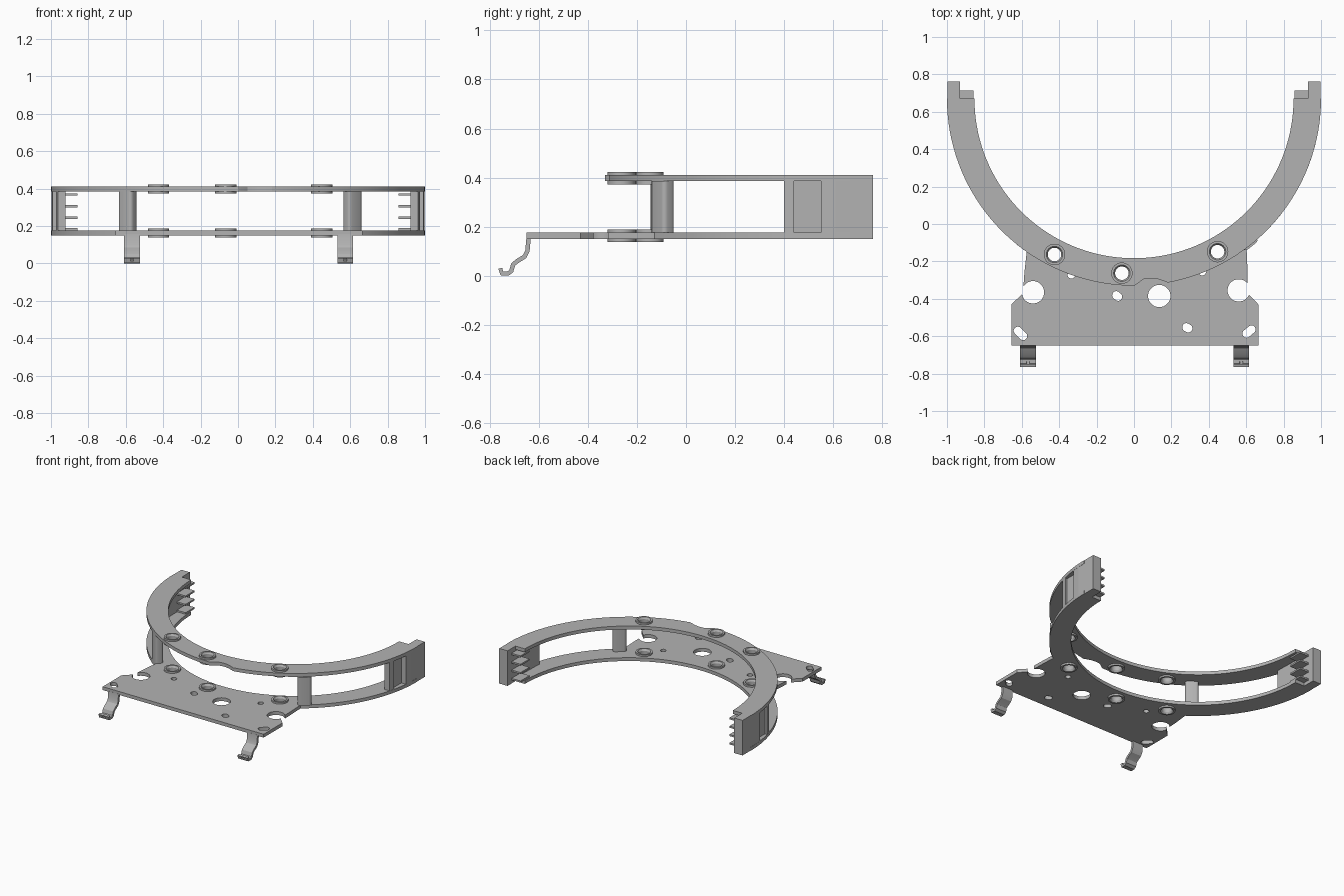
import bpy, bmesh
from math import cos, sin, radians, atan2, pi
from mathutils import Matrix, Vector

cube = bpy.data.objects.get("Cube")
if cube:
    bpy.data.objects.remove(cube, do_unlink=True)

grey = bpy.data.materials.new("plain grey")
grey.use_nodes = True
colour = (0.45, 0.45, 0.45, 1)
grey.diffuse_color = colour
grey.node_tree.nodes["Principled BSDF"].inputs["Base Color"].default_value = colour

RING_Y, R_OUT, R_IN = 0.67, 1.0, 0.853
LOW, HIGH, THICK = 0.15, 0.385, 0.025


def finish(bm, name):
    bmesh.ops.recalc_face_normals(bm, faces=bm.faces)
    mesh = bpy.data.meshes.new(name)
    bm.to_mesh(mesh)
    bm.free()
    obj = bpy.data.objects.new(name, mesh)
    bpy.context.collection.objects.link(obj)
    mesh.materials.append(grey)
    return obj


def smooth(obj):
    bpy.ops.object.select_all(action='DESELECT')
    obj.select_set(True)
    bpy.context.view_layer.objects.active = obj
    bpy.ops.object.shade_smooth_by_angle(angle=radians(30))


def prism(name, points, z0, z1):
    bm = bmesh.new()
    face = bm.faces.new([bm.verts.new((x, y, z0)) for x, y in points])
    ext = bmesh.ops.extrude_face_region(bm, geom=[face])
    top = [v for v in ext["geom"] if isinstance(v, bmesh.types.BMVert)]
    bmesh.ops.translate(bm, verts=top, vec=(0, 0, z1 - z0))
    return finish(bm, name)


def arc(radius, a0, a1, steps):
    angles = [radians(a0 + (a1 - a0) * i / steps) for i in range(steps + 1)]
    return [(radius * cos(a), RING_Y + radius * sin(a)) for a in angles]


def slot(x, y, r, length=0.0, turn=0.0, n=24):
    """Outline of a round hole, stretched to a slot when length is given."""
    pts = []
    for i in range(n):
        a = 2 * pi * (i + 0.5) / n
        px, py = r * cos(a), r * sin(a)
        px += length / 2 if px > 0 else -length / 2
        v = Matrix.Rotation(radians(turn), 2) @ Vector((px, py))
        pts.append((x + v.x, y + v.y))
    return pts


def cut(obj, cutter):
    cutter.hide_render = True
    mod = obj.modifiers.new("cut", 'BOOLEAN')
    mod.operation, mod.solver, mod.object = 'DIFFERENCE', 'EXACT', cutter
    bpy.context.view_layer.objects.active = obj
    bpy.ops.object.modifier_apply(modifier=mod.name)
    bpy.data.objects.remove(cutter, do_unlink=True)


grommets = [(-0.425, -0.163), (-0.065, -0.263), (0.447, -0.148)]
inner = arc(R_IN, -180, 0, 72)

# Upper arc plate with a shallow relief in its front edge
relief = [(0.16, -0.305), (0.13, -0.295), (0.09, -0.29), (0.05, -0.295), (0.02, -0.318)]
upper = prism("upper_arc_plate",
              arc(R_OUT, 0, -79.6, 32) + relief + arc(R_OUT, -90, -180, 36) + inner,
              HIGH, HIGH + THICK)

# Lower arc plate merged with the mounting base
base = [(0.608, -0.27), (0.608, -0.37), (0.665, -0.43), (0.665, -0.65),
        (-0.655, -0.65), (-0.655, -0.43), (-0.594, -0.37), (-0.585, -0.25)]
lower = prism("lower_base_plate",
              arc(R_OUT, 0, -53, 22) + base + arc(R_OUT, -125, -180, 22) + inner,
              LOW, LOW + THICK)

holes = [slot(-0.54, -0.365, 0.06), slot(0.56, -0.355, 0.06), slot(0.135, -0.385, 0.06),
         slot(-0.09, -0.385, 0.022, 0.012, -40), slot(0.285, -0.555, 0.022, 0.012, -30),
         slot(-0.607, -0.585, 0.022, 0.04, -45), slot(0.615, -0.575, 0.022, 0.035, 40),
         slot(-0.335, -0.272, 0.02), slot(0.365, -0.255, 0.02)]
for outline in holes:
    cut(lower, prism("hole_cutter", outline, LOW - 0.1, LOW + 0.1))
for gx, gy in grommets:
    for plate, z in ((lower, LOW), (upper, HIGH)):
        cut(plate, prism("hole_cutter", slot(gx, gy, 0.045), z - 0.1, z + 0.1))
smooth(upper)
smooth(lower)


# Flanged grommets in both plates
def grommet(name, x, y, z):
    bm = bmesh.new()
    half = [(0.036, 0.0), (0.036, 0.012), (0.044, 0.025), (0.057, 0.025),
            (0.057, 0.0125), (0.046, 0.0125)]
    profile = half + [(r, -h) for r, h in reversed(half[1:])]
    verts = [bm.verts.new((r, 0, h)) for r, h in profile]
    edges = [bm.edges.new((verts[i - 1], verts[i])) for i in range(len(verts))]
    bmesh.ops.spin(bm, geom=verts + edges, axis=(0, 0, 1), cent=(0, 0, 0),
                   angle=2 * pi, steps=32, use_merge=True)
    bmesh.ops.remove_doubles(bm, verts=bm.verts, dist=0.0001)
    bmesh.ops.translate(bm, verts=bm.verts, vec=(x, y, z))
    smooth(finish(bm, name))


for gx, gy in grommets:
    grommet("upper_grommet", gx, gy, HIGH + THICK / 2)
    grommet("lower_grommet", gx, gy, LOW + THICK / 2)

# Rounded pillars joining the two plates
for name, x, y in (("left_pillar", 0.612, -0.095), ("right_pillar", -0.59, -0.1)):
    turn = atan2(y - RING_Y, x) + pi / 2
    outline = []
    for cx, cy, start in ((1, 1, 0), (-1, 1, 90), (-1, -1, 180), (1, -1, 270)):
        for i in range(5):
            a = radians(start + 22.5 * i)
            v = Vector((cx * 0.028 + 0.018 * cos(a), cy * 0.012 + 0.018 * sin(a)))
            v = Matrix.Rotation(turn, 2) @ v
            outline.append((x + v.x, y + v.y))
    smooth(prism(name, outline, LOW + THICK, HIGH))

# End blocks, end posts and comb fins on both arms
for side, s in (("left", 1), ("right", -1)):
    def mirrored(points):
        return [(s * x, y) for x, y in points]
    wall = [(0.922, 0.40), (0.962, 0.40), (0.972, 0.44), (0.955, 0.44), (0.955, 0.55),
            (0.992, 0.55), (0.998, 0.61), (0.998, 0.67), (0.93, 0.67)]
    prism(side + "_end_wall", mirrored(wall), LOW + THICK, HIGH)
    post = [(0.93, 0.66), (0.998, 0.66), (0.998, 0.763), (0.93, 0.763)]
    prism(side + "_end_post", mirrored(post), LOW, HIGH + THICK)
    fin = [(0.857, 0.61), (0.94, 0.61), (0.94, 0.715), (0.857, 0.715)]
    for i in range(4):
        z = 0.182 + 0.062 * i
        prism(side + "_comb_fin", mirrored(fin), z - 0.006, z + 0.006)

# Bent spring clips below the front edge
path = [Vector(p) for p in ((-0.642, 0.155), (-0.647, 0.10), (-0.658, 0.078), (-0.69, 0.058),
                            (-0.705, 0.045), (-0.713, 0.018), (-0.725, 0.009),
                            (-0.752, 0.009), (-0.757, 0.03))]
sides = ([], [])
for i, p in enumerate(path):
    t = (path[min(i + 1, len(path) - 1)] - path[max(i - 1, 0)]).normalized()
    n = Vector((-t.y, t.x)) * 0.009
    sides[0].append(p + n)
    sides[1].append(p - n)
strip = [tuple(p) for p in sides[0] + sides[1][::-1]]
to_side = Matrix(((0, 0, 1, 0), (1, 0, 0, 0), (0, 1, 0, 0), (0, 0, 0, 1)))
for name, x in (("left_clip", 0.573), ("right_clip", -0.567)):
    clip = prism(name, strip, x - 0.042, x + 0.042)
    clip.data.transform(to_side)
    pin = prism("pin_cutter", slot(x, 0.018, 0.009, n=12), 0.735, 0.8)
    pin.data.transform(Matrix.Rotation(pi / 2, 4, 'X'))
    cut(clip, pin)
    smooth(clip)
